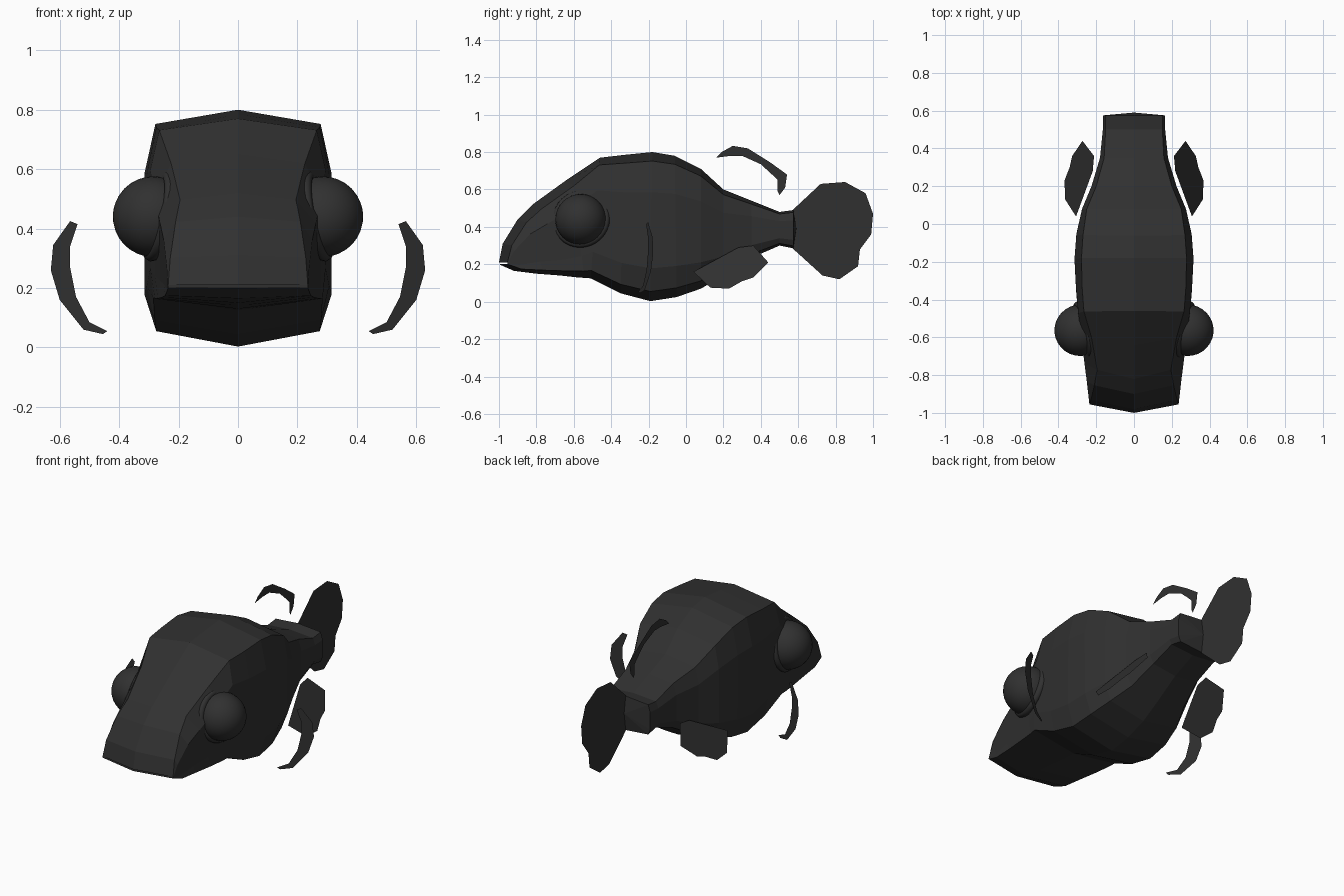
import bpy, bmesh
from mathutils import Vector

if "Cube" in bpy.data.objects:
    bpy.data.objects.remove(bpy.data.objects["Cube"])

mat = bpy.data.materials.new("charcoal")
mat.diffuse_color = (0.03, 0.03, 0.03, 1)
mat.use_nodes = True
mat.node_tree.nodes["Principled BSDF"].inputs["Base Color"].default_value = mat.diffuse_color


def add_mesh(name, verts, faces):
    me = bpy.data.meshes.new(name)
    me.from_pydata(verts, [], faces)
    ob = bpy.data.objects.new(name, me)
    bpy.context.collection.objects.link(ob)
    me.materials.append(mat)
    bm = bmesh.new()
    bm.from_mesh(me)
    bmesh.ops.recalc_face_normals(bm, faces=bm.faces)
    bm.to_mesh(me)
    bm.free()
    return ob


# Body stations: back line (y, z), belly line (y, z), half widths at top corner, side, bottom corner
stations = [
    (-1.00, .21, -1.00, .20, .235, .236, .235),
    (-.98, .31, -.92, .165, .228, .24, .245),
    (-.90, .44, -.80, .15, .21, .25, .255),
    (-.82, .52, -.67, .14, .195, .262, .27),
    (-.64, .65, -.58, .13, .225, .28, .28),
    (-.46, .77, -.51, .125, .265, .295, .285),
    (-.33, .785, -.35, .045, .275, .307, .28),
    (-.18, .80, -.19, .003, .278, .315, .275),
    (-.06, .78, -.05, .025, .27, .305, .265),
    (.08, .71, .08, .07, .25, .275, .235),
    (.20, .60, .20, .14, .20, .225, .185),
    (.35, .54, .35, .235, .158, .18, .155),
    (.50, .48, .50, .30, .15, .165, .15),
    (.575, .49, .575, .285, .15, .163, .15),
]
verts, faces = [], []
for yt, zt, yb, zb, xc, xs, xb in stations:
    h = zt - zb
    back = max(0, min(.04, -.1 * (yt + .46) / .5 * 1.0))   # nose and brow bow forward in the middle
    if yt < -.95:
        back = .045
    top, bot = Vector((0, yt, zt)), Vector((0, yb, zb))
    at = lambda x, f: (x, bot.y + (top.y - bot.y) * f + back, zb + h * f)
    half = [at(xc, .94), at(xs, .73), at(xs, .22), at(xb, .065)]
    verts += [tuple(top)] + half + [tuple(bot)]
    verts += [(-x, y, z) for x, y, z in reversed(half)]
n = 10
for i in range(len(stations) - 1):
    for j in range(n):
        k = (j + 1) % n
        faces.append((i * n + j, i * n + k, (i + 1) * n + k, (i + 1) * n + j))
faces.append(tuple(range(n)))
# Slightly domed end of the tail stump
last = (len(stations) - 1) * n
verts.append((0, .59, .39))
faces += [(last + j, last + (j + 1) % n, len(verts) - 1) for j in range(n)]
add_mesh("body", verts, faces)

# Flat upright fins on the centre line (y, z)
tail = [(.57, .49), (.72, .63), (.85, .64), (.96, .58), (1, .47), (.99, .36),
        (.93, .28), (.92, .19), (.82, .12), (.73, .14), (.57, .285)]
dorsal = [(.16, .77), (.19, .80), (.25, .833), (.33, .82), (.45, .745), (.54, .68),
          (.53, .61), (.5, .57), (.49, .59), (.49, .65), (.46, .68), (.4, .735),
          (.3, .78), (.24, .78)]
for name, pts in (("tail_fin", tail), ("dorsal_fin", dorsal)):
    add_mesh(name, [(0, y, z) for y, z in pts], [tuple(range(len(pts)))])

# Paired side fins: crescent pectorals (x, z) and slanted belly fins (y, z)
pectoral = [(.54, .415), (.565, .425), (.622, .345), (.63, .26), (.6, .16), (.52, .06),
            (.455, .045), (.44, .055), (.5, .085), (.545, .17), (.565, .27), (.565, .34)]
belly = [(.04, .16), (.28, .29), (.36, .3), (.44, .21), (.36, .13), (.3, .11),
         (.23, .07), (.13, .075)]
for s, side in ((1, "left"), (-1, "right")):
    add_mesh("pectoral_fin_" + side,
             [(s * x, -.255 + (x - .44) * .42, z) for x, z in pectoral],
             [tuple(range(len(pectoral)))])
    add_mesh("belly_fin_" + side,
             [(s * (.368 - .68 * (z - .07)), y, z) for y, z in belly],
             [tuple(range(len(belly)))])

    # Bulging eye with a tilted socket ring
    rot = Vector((s * .95, -.2, .2)).to_track_quat('Z', 'Y').to_euler()
    bpy.ops.mesh.primitive_uv_sphere_add(segments=32, ring_count=16, radius=.136,
                                         location=(s * .285, -.563, .44), rotation=rot)
    eye = bpy.context.object
    eye.name = "eye_" + side
    bpy.ops.mesh.primitive_torus_add(major_segments=32, minor_segments=8, major_radius=.135,
                                     minor_radius=.022, location=(s * .265, -.56, .443), rotation=rot)
    ring = bpy.context.object
    ring.name = "eye_socket_" + side
    for ob in (eye, ring):
        ob.data.materials.append(mat)
        ob.data.polygons.foreach_set("use_smooth", [True] * len(ob.data.polygons))
